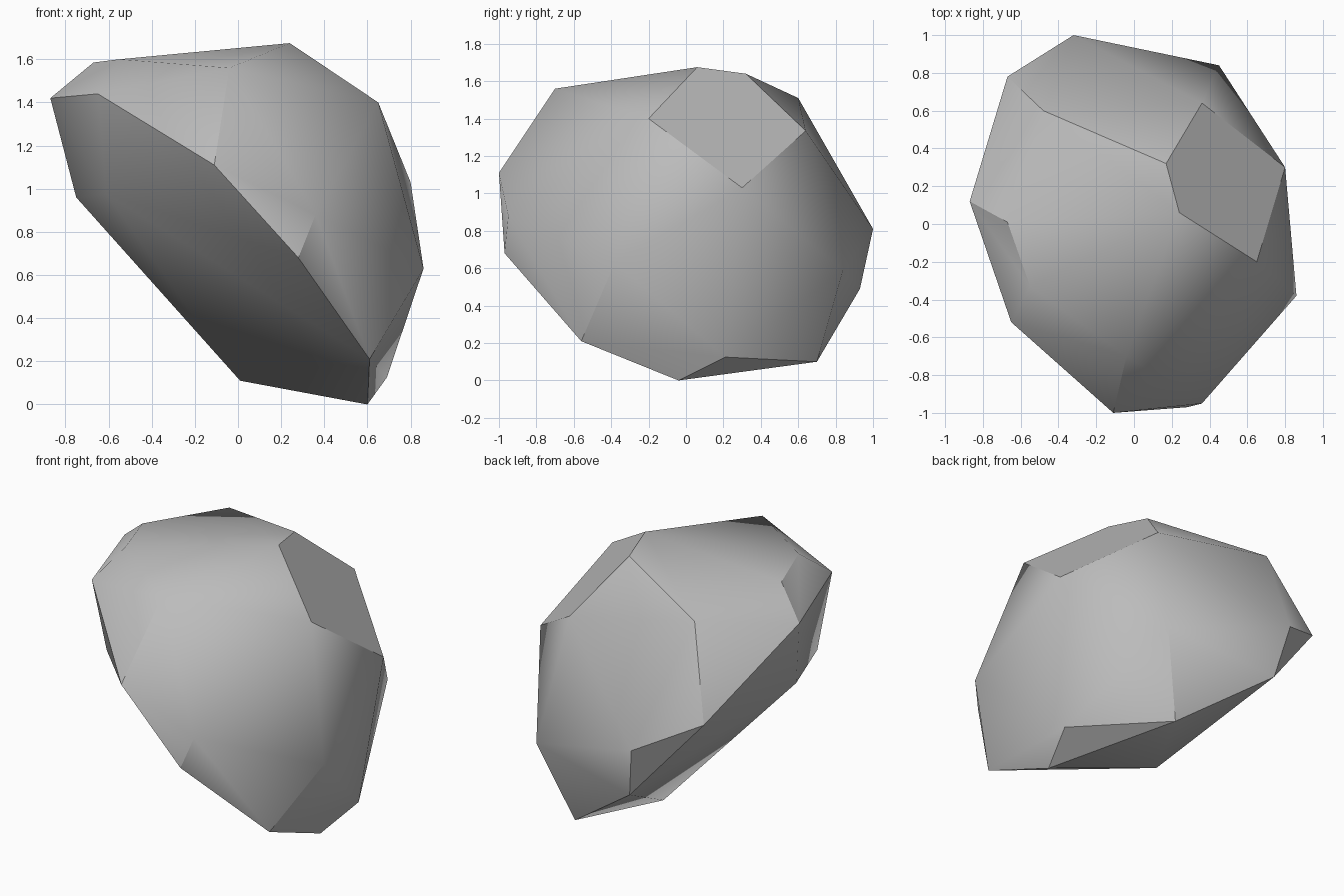
import bpy
import bmesh
from math import radians

# Remove the default cube only
default_cube = bpy.data.objects.get("Cube")
if default_cube:
    bpy.data.objects.remove(default_cube, do_unlink=True)


def make_material(name, colour):
    material = bpy.data.materials.new(name)
    material.use_nodes = True
    material.diffuse_color = colour
    shader = material.node_tree.nodes["Principled BSDF"]
    shader.inputs["Base Color"].default_value = colour
    shader.inputs["Roughness"].default_value = 0.9
    return material


def make_boulder(name, corner_groups, material):
    """Wrap a tight faceted skin around the corner points."""
    bm = bmesh.new()
    for corners in corner_groups:
        for corner in corners:
            bm.verts.new(corner)
    hull = bmesh.ops.convex_hull(bm, input=bm.verts[:])
    loose = [item for item in hull["geom_interior"] if isinstance(item, bmesh.types.BMVert)]
    bmesh.ops.delete(bm, geom=loose, context="VERTS")

    # Merge nearly coplanar triangles into the broad chipped facets
    bmesh.ops.dissolve_limit(bm, angle_limit=radians(4), verts=bm.verts[:], edges=bm.edges[:])
    bmesh.ops.recalc_face_normals(bm, faces=bm.faces[:])

    mesh = bpy.data.meshes.new(name)
    bm.to_mesh(mesh)
    bm.free()
    mesh.materials.append(material)
    boulder = bpy.data.objects.new(name, mesh)
    bpy.context.collection.objects.link(boulder)
    return boulder


# Crown: the top ridge and the flat chipped facet beside it
crown = [
    (.24, .06, 1.675), (.17, .32, 1.64), (.36, .64, 1.335),
    (.8, .3, 1.03), (.65, -.2, 1.4), (-.04, -.7, 1.56), (-.48, .6, 1.51),
]

# Overhanging shoulder on the right
shoulder = [
    (-.55, -.33, 1.6), (-.67, .01, 1.585), (-.87, .12, 1.42),
    (-.65, -.52, 1.44), (-.61, -.43, .975), (-.75, -.02, .96),
]

# Front bulge and left side
front_bulge = [
    (-.11, -1, 1.11), (.36, -.95, .88), (.28, -.97, .68),
    (.86, -.38, .63), (.61, -.56, .21),
]

# Back bulge
back_bulge = [
    (.45, .84, .59), (-.32, 1, .81), (-.26, .93, .49), (-.67, .78, .98),
]

# Narrow foot that the rock rests on
foot = [(.6, -.04, 0), (.69, .21, .125), (.28, .7, .1), (.01, .21, .11)]

stone = make_material("grey_stone", (.5, .5, .5, 1))
boulder = make_boulder("boulder", [crown, shoulder, front_bulge, back_bulge, foot], stone)

# Soft shading over shallow facets, crisp along the strong breaks
bpy.ops.object.select_all(action="DESELECT")
boulder.select_set(True)
bpy.context.view_layer.objects.active = boulder
bpy.ops.object.shade_smooth_by_angle(angle=radians(30))
